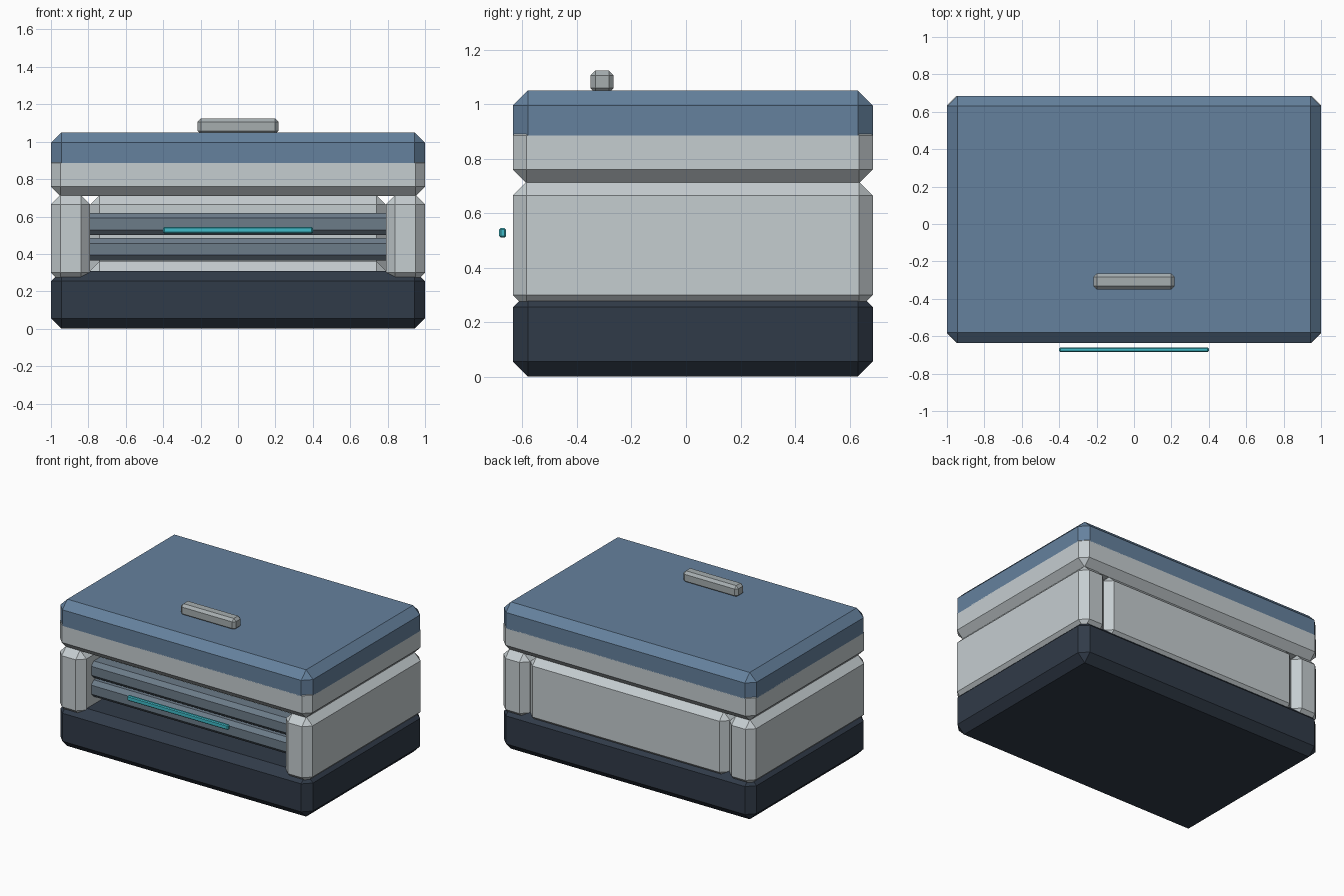
import bpy, bmesh
from mathutils import Vector

if "Cube" in bpy.data.objects:
    bpy.data.objects.remove(bpy.data.objects["Cube"])


def material(name, rgb):
    m = bpy.data.materials.new(name)
    m.diffuse_color = (*rgb, 1)
    m.use_nodes = True
    m.node_tree.nodes["Principled BSDF"].inputs["Base Color"].default_value = m.diffuse_color
    return m


NAVY = material("navy", (0.03, 0.043, 0.065))
BLUE = material("blue", (0.13, 0.22, 0.34))
SHELL = material("pale_shell", (0.56, 0.61, 0.63))
SLATE = material("slate", (0.15, 0.20, 0.25))
METAL = material("metal_grey", (0.38, 0.42, 0.43))
TEAL = material("teal", (0.05, 0.50, 0.58))


def chamfer_box(name, xr, yr, zr, bevel, mat):
    """Axis-aligned box given by its ranges, every edge cut flat."""
    lo, hi = Vector((xr[0], yr[0], zr[0])), Vector((xr[1], yr[1], zr[1]))
    bm = bmesh.new()
    bmesh.ops.create_cube(bm, size=1)
    bmesh.ops.scale(bm, vec=hi - lo, verts=bm.verts)
    bmesh.ops.translate(bm, vec=(lo + hi) / 2, verts=bm.verts)
    bmesh.ops.bevel(bm, geom=bm.edges[:], offset=bevel, segments=1,
                    profile=0.5, affect='EDGES', clamp_overlap=True)
    mesh = bpy.data.meshes.new(name)
    bm.to_mesh(mesh)
    bm.free()
    mesh.materials.append(mat)
    ob = bpy.data.objects.new(name, mesh)
    bpy.context.collection.objects.link(ob)
    return ob


FULL_X = (-1, 1)
FULL_Y = (-0.635, 0.685)
INNER_X = (-0.79, 0.79)

# dark base
chamfer_box("base", FULL_X, FULL_Y, (0, 0.31), 0.055, NAVY)

# side walls, mirrored across x
for side, xr in (("left", (-1, -0.79)), ("right", (0.79, 1))):
    chamfer_box(side + "_wall", xr, FULL_Y, (0.25, 0.715), 0.05, SHELL)

# back panel and low inner floor behind the slats
chamfer_box("back_panel", INNER_X, (0.48, 0.68), (0.25, 0.715), 0.05, SHELL)
chamfer_box("inner_floor", INNER_X, (-0.3, 0.5), (0.22, 0.36), 0.05, SHELL)

# slats across the front opening, their ends set into the walls
for i, z in enumerate((0.365, 0.50)):
    chamfer_box(f"slat_{i + 1}", (-0.83, 0.83), (-0.53, -0.40),
                (z, z + 0.12), 0.028, SLATE)

# lid: pale lower part and blue upper part
chamfer_box("lid_lower", FULL_X, FULL_Y, (0.71, 0.935), 0.05, SHELL)
chamfer_box("lid_upper", FULL_X, FULL_Y, (0.825, 1.05), 0.055, BLUE)

# handle on the lid
chamfer_box("handle", (-0.217, 0.217), (-0.35, -0.265), (1.04, 1.123), 0.018, METAL)

# light strip in front of the slats
chamfer_box("light_strip", (-0.4, 0.4), (-0.685, -0.66), (0.51, 0.545), 0.006, TEAL)
